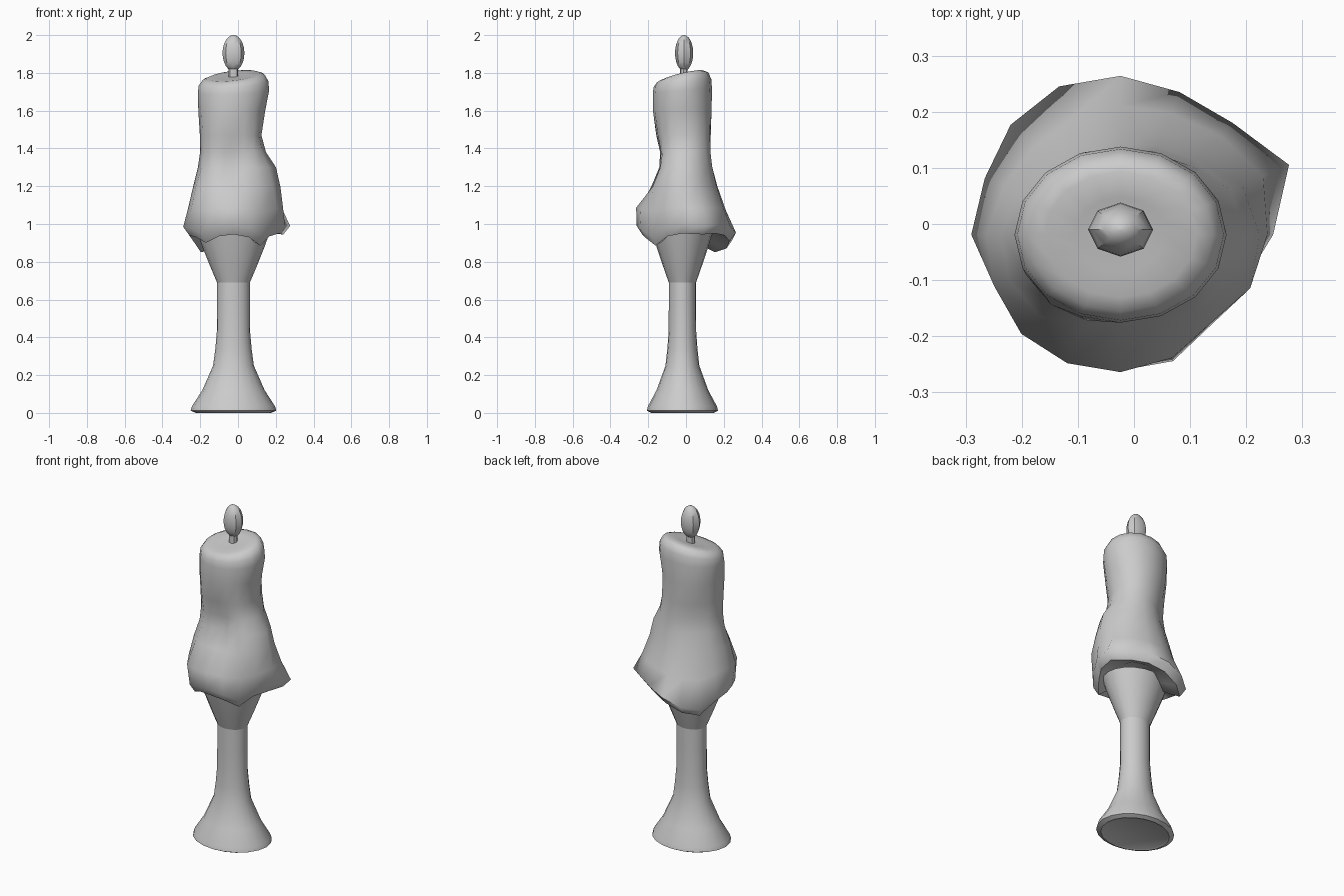
import bpy, bmesh, math

if "Cube" in bpy.data.objects:
    bpy.data.objects.remove(bpy.data.objects["Cube"])

CX, CY, N = -0.024, -0.019, 16
FLAT = 0.83  # depth to width ratio of the round parts


def loft(name, rings, sharp=40):
    """Skin closed rings of points bottom to top and cap both ends."""
    bm = bmesh.new()
    loops = [[bm.verts.new(p) for p in ring] for ring in rings]
    for a, b in zip(loops, loops[1:]):
        n = len(a)
        for i in range(n):
            j = (i + 1) % n
            bm.faces.new((a[i], a[j], b[j], b[i]))
    bm.faces.new(loops[0][::-1])
    bm.faces.new(loops[-1])
    bmesh.ops.recalc_face_normals(bm, faces=bm.faces)
    me = bpy.data.meshes.new(name)
    bm.to_mesh(me)
    bm.free()
    ob = bpy.data.objects.new(name, me)
    bpy.context.collection.objects.link(ob)
    bpy.ops.object.select_all(action='DESELECT')
    ob.select_set(True)
    bpy.context.view_layer.objects.active = ob
    bpy.ops.object.shade_smooth_by_angle(angle=math.radians(sharp))
    return ob


def ring(radii, heights, flat=1.0, cy=CY):
    n = len(radii)
    return [(CX + r * math.cos(math.tau * i / n),
             cy + r * flat * math.sin(math.tau * i / n), z)
            for i, (r, z) in enumerate(zip(radii, heights))]


def turned(name, profile, sides, flat=FLAT, cy=CY):
    return loft(name, [ring([r] * sides, [z] * sides, flat, cy) for r, z in profile])


def fill(r8):
    """Eight radii around the candle to sixteen, with cubic midpoints."""
    out = []
    for i in range(8):
        a, b, c, d = (r8[(i + k) % 8] for k in (-1, 0, 1, 2))
        out += [b, (9 * (b + c) - a - d) / 16]
    return out


# candlestick: flared foot, stem and cup
turned("candlestick_foot_and_stem",
       [(0.19, 0.005), (0.20, 0), (0.227, 0.012), (0.22, 0.035), (0.165, 0.12), (0.108, 0.25),
        (0.096, 0.34), (0.088, 0.43), (0.087, 0.56), (0.087, 0.69)], 20)
turned("candlestick_cup", [(0.087, 0.69), (0.125, 0.78), (0.165, 0.88), (0.19, 0.95)], 20)

# candle: dripping wax hem (radius and height by angle, starting at +x)
hem_r = [.272, .325, .282, .275, .283, .286, .277, .262,
         .266, .242, .235, .233, .242, .244, .228, .235]
hem_z = [.95, .945, .95, .94, .91, .87, .85, .91,
         .94, .93, .90, .935, .945, .93, .885, .935]
skirt = [.262, .275, .25, .235, .23, .225, .22, .225,
         .24, .243, .25, .248, .245, .238, .225, .25]
rings = [ring([0.15] * N, [z + .04 for z in hem_z]),
         ring([r * .68 for r in hem_r], [z + .02 for z in hem_z]),
         ring([r * .88 for r in hem_r], hem_z),
         ring(hem_r, [z + .045 for z in hem_z]),
         ring(skirt, [1.08 + (z - .93) * .4 for z in hem_z])]

# candle: wavy body
for z, r8 in [(1.20, [.248, .21, .185, .18, .213, .205, .155, .195]),
              (1.30, [.225, .188, .158, .15, .188, .165, .11, .165]),
              (1.38, [.172, .174, .146, .138, .177, .158, .105, .15]),
              (1.47, [.148, .163, .15, .15, .178, .168, .135, .15]),
              (1.60, [.168, .16, .154, .168, .186, .176, .156, .164])]:
    rings.append(ring(fill(r8), [z] * N))

# candle: tilted melted top
tilt = [math.cos(math.tau * i / N - math.radians(60)) for i in range(N)]
for r, z, t in [(.189, 1.70, .015), (.184, 1.745, .025), (.165, 1.775, .032),
                (.135, 1.785, .03), (.08, 1.782, .02), (.03, 1.78, .005)]:
    rings.append(ring([r] * N, [z + t * k for k in tilt], FLAT))
loft("candle_wax", rings, 60)

# wick and flame
turned("wick", [(0.025, 1.76), (0.025, 1.825)], 8, FLAT, -0.012)
flame = [(max(.058 * math.sin(math.pi * k / 12), .002),
          1.905 - .095 * math.cos(math.pi * k / 12)) for k in range(13)]
turned("flame", flame, 8, FLAT, -0.01)
